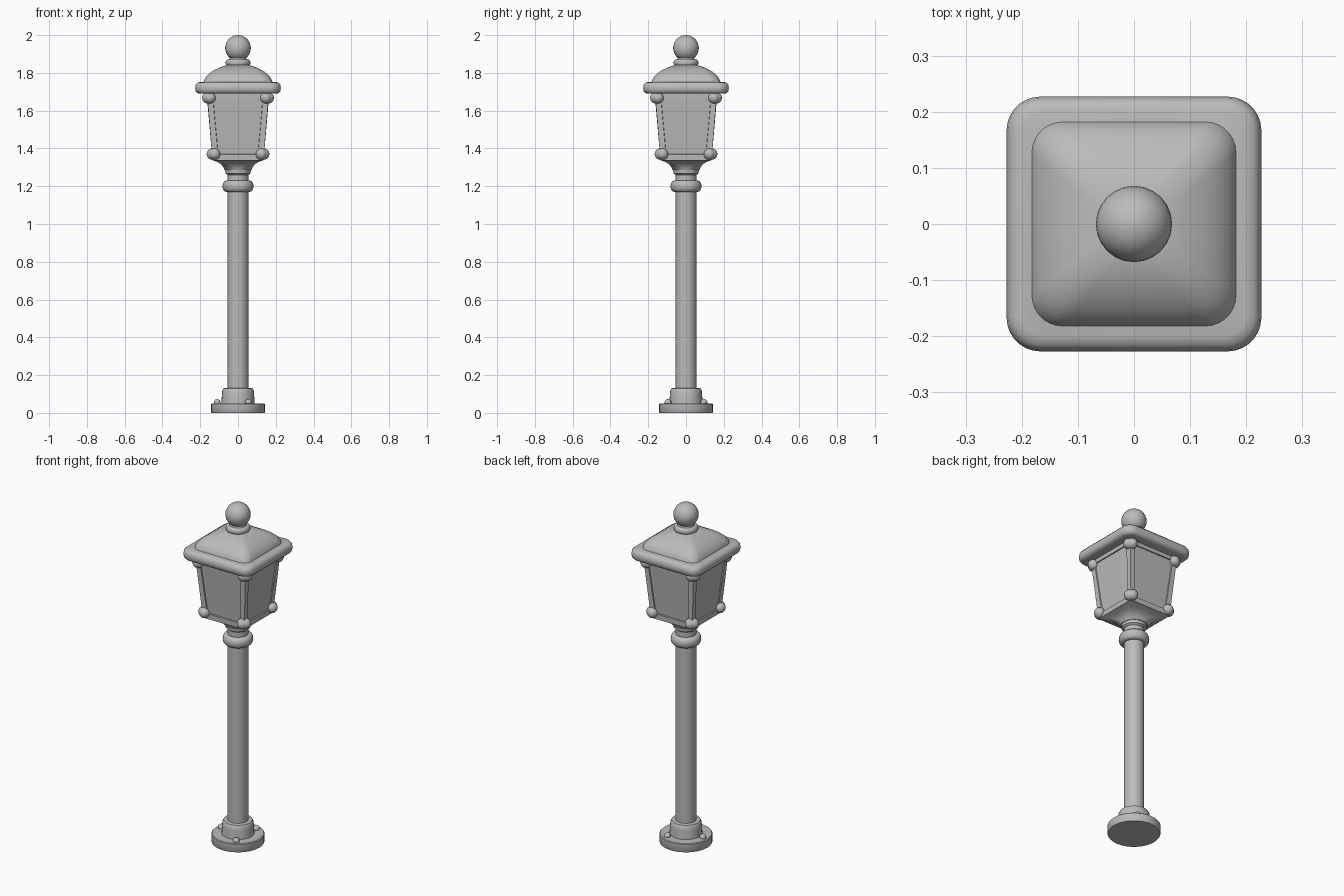
import bpy, bmesh
from math import sin, cos, pi, radians
from mathutils import Matrix

cube = bpy.data.objects.get("Cube")
if cube:
    bpy.data.objects.remove(cube, do_unlink=True)

GREY = (0.5, 0.5, 0.5, 1)
metal = bpy.data.materials.new("grey_metal")
metal.use_nodes = True
metal.diffuse_color = GREY
metal.node_tree.nodes["Principled BSDF"].inputs["Base Color"].default_value = GREY


def finish(bm, name, angle=40):
    """Turn a bmesh into a shaded, coloured object."""
    bmesh.ops.recalc_face_normals(bm, faces=bm.faces)
    mesh = bpy.data.meshes.new(name)
    bm.to_mesh(mesh)
    bm.free()
    mesh.materials.append(metal)
    obj = bpy.data.objects.new(name, mesh)
    bpy.context.collection.objects.link(obj)
    bpy.ops.object.select_all(action='DESELECT')
    obj.select_set(True)
    bpy.context.view_layer.objects.active = obj
    bpy.ops.object.shade_smooth_by_angle(angle=radians(angle))
    return obj


def loft(name, sections, steps=8):
    """Stack rounded squares (half width, corner radius, z); radius = half width is a circle."""
    bm = bmesh.new()
    rings = []
    for half, corner, z in sections:
        ring = []
        for q in range(4):
            mid = pi / 4 + q * pi / 2
            cx = (half - corner) * (1 if cos(mid) > 0 else -1)
            cy = (half - corner) * (1 if sin(mid) > 0 else -1)
            for i in range(steps):
                a = q * pi / 2 + i / steps * pi / 2 if corner == half else \
                    q * pi / 2 + i / (steps - 1) * pi / 2
                ring.append(bm.verts.new((cx + corner * cos(a), cy + corner * sin(a), z)))
        rings.append(ring)
    n = steps * 4
    for low, high in zip(rings, rings[1:]):
        for i in range(n):
            j = (i + 1) % n
            bm.faces.new((low[i], low[j], high[j], high[i]))
    bm.faces.new(rings[0])
    bm.faces.new(rings[-1])
    return finish(bm, name)


def turned(name, profile):
    return loft(name, [(r, r, z) for r, z in profile])


def balls(name, places, radius):
    bm = bmesh.new()
    for p in places:
        bmesh.ops.create_uvsphere(bm, u_segments=24, v_segments=14, radius=radius,
                                  matrix=Matrix.Translation(p))
    return finish(bm, name)


def torus_profile(inner, outer, low, high, n=8):
    """Half-round bulge from inner to outer radius."""
    mid, h = (low + high) / 2, (high - low) / 2
    return [(inner + (outer - inner) * cos(a), mid + h * sin(a))
            for a in (-pi / 2 + pi * i / n for i in range(n + 1))]


# Base and pole
turned("base_plate", [(0.14, 0), (0.142, 0.003), (0.142, 0.047), (0.138, 0.051)])
turned("base_collar", [(0.088, 0.05), (0.085, 0.1), (0.083, 0.12), (0.077, 0.13), (0.05, 0.132)])
turned("pole", [(0.055, 0.12), (0.055, 1.2)])
balls("base_bolts", [(0.11 * cos(a), 0.11 * sin(a), 0.055)
                     for a in (pi, pi / 3, -pi / 3)], 0.018)

# Neck below the lantern
turned("pole_ring", torus_profile(0.062, 0.082, 1.17, 1.23))
turned("neck", [(0.055, 1.2), (0.055, 1.26), (0.066, 1.268), (0.068, 1.28), (0.068, 1.3)])
loft("lantern_cup", [(0.072, 0.072, 1.285), (0.077, 0.06, 1.3), (0.087, 0.04, 1.315),
                     (0.105, 0.02, 1.327), (0.132, 0.008, 1.337)])

# Tapered lantern with shallow recessed panes
bm = bmesh.new()
bmesh.ops.create_cube(bm, size=2)
for v in bm.verts:
    top = v.co.z > 0
    half = 0.164 if top else 0.135
    v.co = (v.co.x * half, v.co.y * half, 1.695 if top else 1.337)
sides = [f for f in bm.faces if abs(f.normal.z) < 0.5]
bmesh.ops.inset_individual(bm, faces=sides, thickness=0.042)
bmesh.ops.inset_individual(bm, faces=sides, thickness=0.002, depth=-0.006)
finish(bm, "lantern_body", 20)

# Paired studs wrapping each lantern corner
studs = []
for sx in (-1, 1):
    for sy in (-1, 1):
        for near, far, z in ((0.148, 0.16, 1.668), (0.124, 0.136, 1.37)):
            studs += [(sx * near, sy * far, z), (sx * far, sy * near, z)]
balls("corner_studs", studs, 0.03)

# Roof
loft("roof_rim", [(0.2, 0.04, 1.69), (0.215, 0.05, 1.693), (0.224, 0.058, 1.703),
                  (0.227, 0.06, 1.72), (0.224, 0.058, 1.737), (0.215, 0.05, 1.748),
                  (0.2, 0.04, 1.752)])
loft("roof_dome", [(0.184, 0.055, 1.745), (0.179, 0.055, 1.762), (0.169, 0.054, 1.78),
                   (0.152, 0.05, 1.797), (0.13, 0.045, 1.813), (0.1, 0.04, 1.828),
                   (0.06, 0.035, 1.842)])

# Finial
turned("finial_ring", torus_profile(0.052, 0.066, 1.835, 1.872))
turned("finial_neck", [(0.052, 1.865), (0.042, 1.878), (0.042, 1.9)])
balls("finial_ball", [(0, 0, 1.932)], 0.068)
